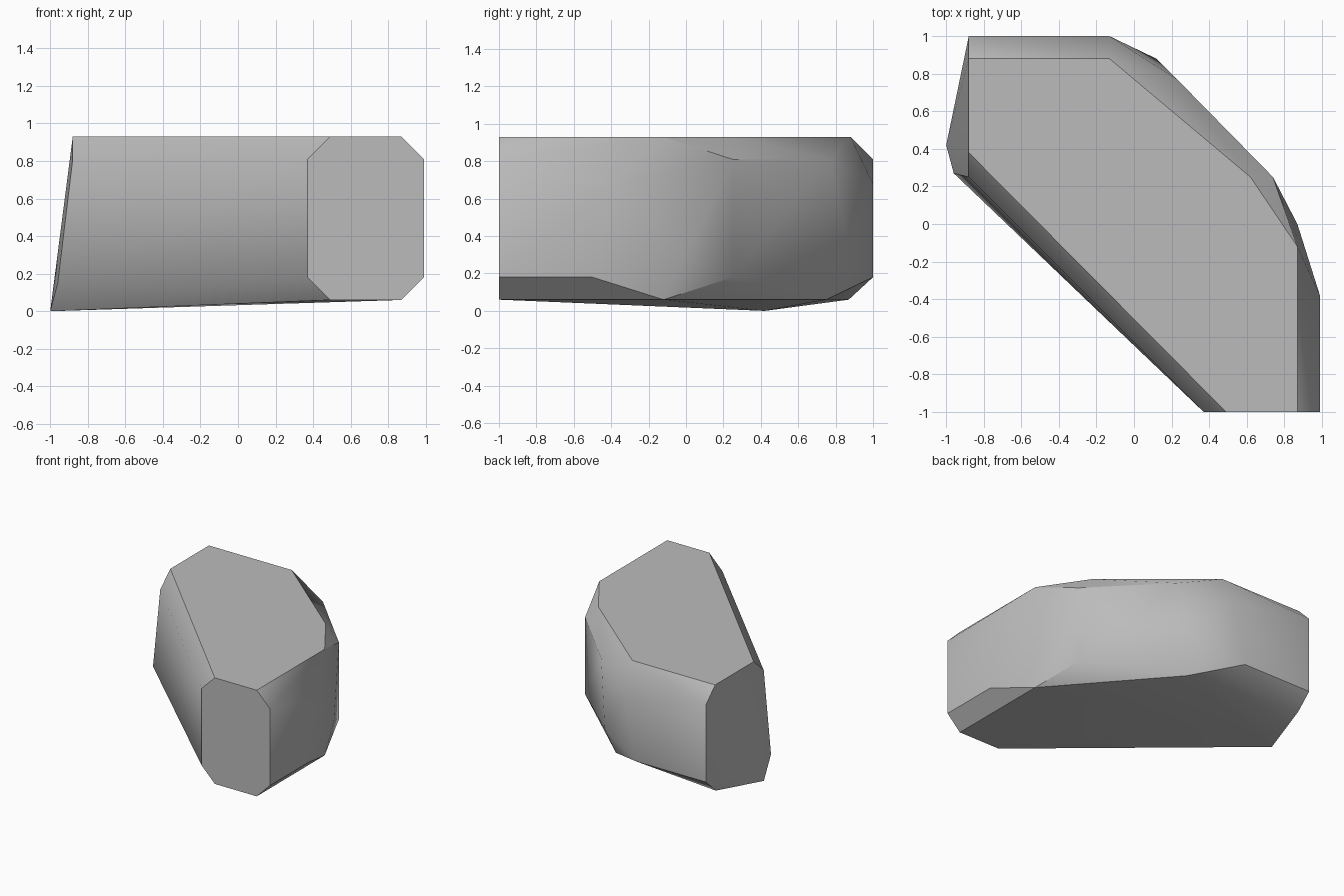
import bpy
import bmesh
from math import radians

cube = bpy.data.objects.get("Cube")
if cube:
    bpy.data.objects.remove(cube, do_unlink=True)

TOP, UPPER, LOWER, BASE = 0.93, 0.81, 0.18, 0.06


def at_height(z, outline):
    return [(x, y, z) for x, y in outline]


# Flat top and slightly tilted underside
points = at_height(TOP, [(-0.88, 0.88), (-0.13, 0.88), (0.62, 0.25), (0.87, -0.12),
                         (0.87, -1), (0.49, -1), (-0.88, 0.38)])
points += at_height(BASE, [(0.49, -1), (0.87, -1), (0.87, -0.12), (0.11, 0.75), (-0.88, 0.87)])
points += [(-1, 0.42, 0)]

# Upright sides, set out from the top and base to form the chamfers
points += at_height(UPPER, [(0.37, -1), (0.99, -1), (0.74, 0.25), (0.23, 0.77),
                            (-0.88, 1), (-0.88, 0.25)])
points += at_height(LOWER, [(0.37, -1), (0.99, -1), (0.99, -0.5), (0.74, 0.25),
                            (-0.25, 1), (-0.88, 1)])
points += [(-0.96, 0.27, 0.15)]

# Worn bulges where the outer side bends
points += at_height(0.68, [(0.99, -0.38), (-0.13, 1)])
points += at_height(0.3, [(0.87, 0), (0.12, 0.88)])

# Wrap the outlines in one solid block
bm = bmesh.new()
for p in points:
    bm.verts.new(p)
hull = bmesh.ops.convex_hull(bm, input=bm.verts)
loose = {v for v in hull["geom_interior"] + hull["geom_unused"]
         if isinstance(v, bmesh.types.BMVert) and v.is_valid}
bmesh.ops.delete(bm, geom=list(loose), context="VERTS")
bmesh.ops.dissolve_limit(bm, angle_limit=radians(0.5), verts=bm.verts, edges=bm.edges)
bmesh.ops.recalc_face_normals(bm, faces=bm.faces)
mesh = bpy.data.meshes.new("corner_stone")
bm.to_mesh(mesh)
bm.free()

stone = bpy.data.objects.new("corner_stone", mesh)
bpy.context.collection.objects.link(stone)

# Plain grey stone
grey = bpy.data.materials.new("stone_grey")
grey.use_nodes = True
colour = (0.5, 0.5, 0.5, 1)
grey.diffuse_color = colour
grey.node_tree.nodes["Principled BSDF"].inputs["Base Color"].default_value = colour
mesh.materials.append(grey)

# Soft outer bend, crisp chamfers
bpy.ops.object.select_all(action="DESELECT")
stone.select_set(True)
bpy.context.view_layer.objects.active = stone
bpy.ops.object.shade_smooth_by_angle(angle=radians(32))
